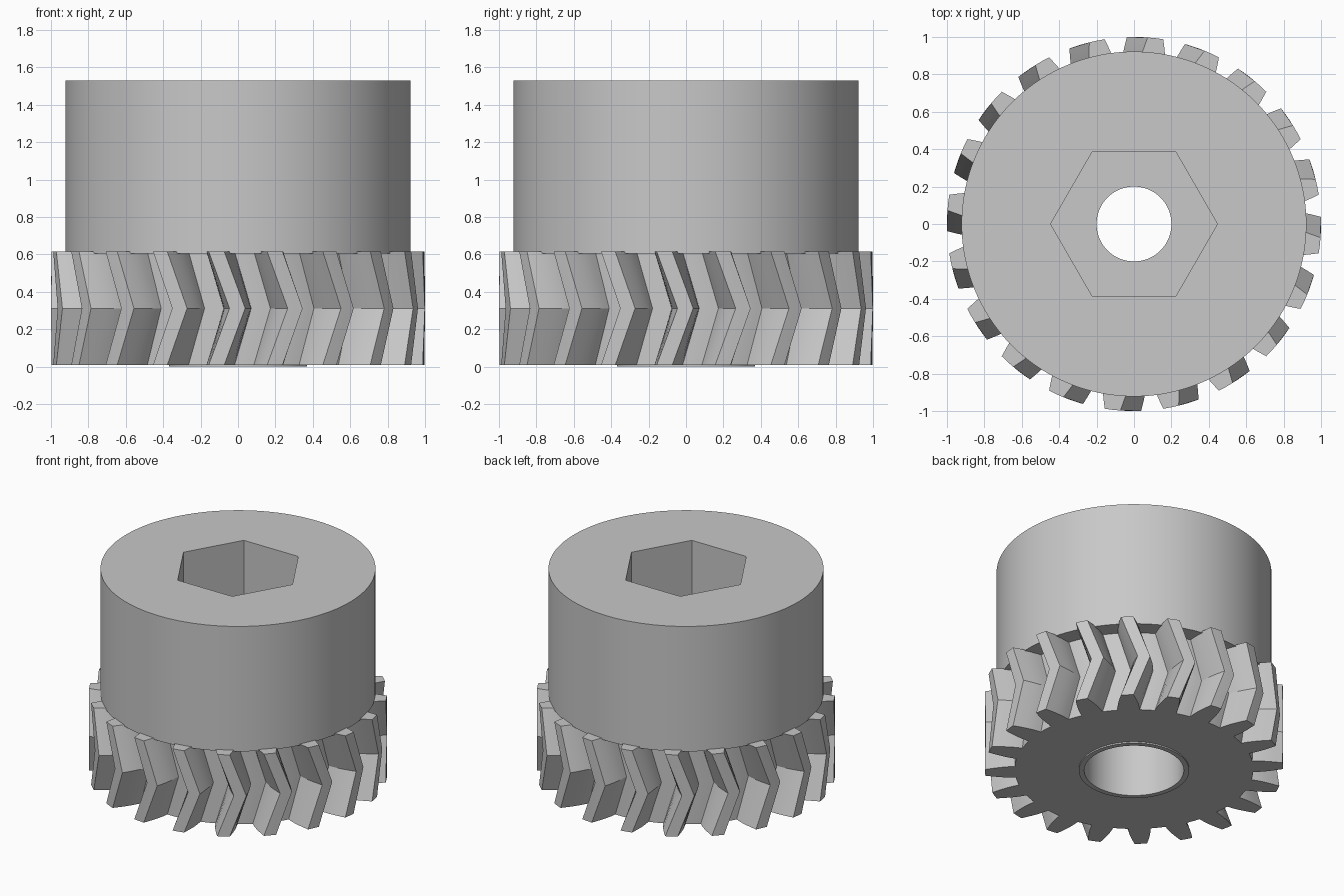
import bpy, bmesh
from math import radians, cos, sin, pi

cube = bpy.data.objects.get("Cube")
if cube:
    bpy.data.objects.remove(cube, do_unlink=True)

grey = bpy.data.materials.new("light_grey")
grey.use_nodes = True
grey.diffuse_color = (0.58, 0.58, 0.58, 1)
grey.node_tree.nodes["Principled BSDF"].inputs["Base Color"].default_value = grey.diffuse_color


def loft(name, rings):
    """Join a closed cycle of equally long rings into a solid."""
    bm = bmesh.new()
    loops = [[bm.verts.new(p) for p in ring] for ring in rings]
    count = len(loops[0])
    for a, b in zip(loops, loops[1:] + loops[:1]):
        for i in range(count):
            j = (i + 1) % count
            bm.faces.new((a[i], a[j], b[j], b[i]))
    bmesh.ops.recalc_face_normals(bm, faces=bm.faces)
    mesh = bpy.data.meshes.new(name)
    bm.to_mesh(mesh)
    bm.free()
    mesh.materials.append(grey)
    obj = bpy.data.objects.new(name, mesh)
    bpy.context.collection.objects.link(obj)
    bpy.ops.object.select_all(action='DESELECT')
    obj.select_set(True)
    bpy.context.view_layer.objects.active = obj
    bpy.ops.object.shade_smooth_by_angle(angle=radians(28))
    return obj


# Herringbone gear: one tooth flank as (radius, half width in degrees)
TEETH = 20
PITCH = 360 / TEETH
flank = [(0.80, 5.3), (0.84, 4.95), (0.88, 4.45), (0.92, 3.8), (0.96, 3.1), (1.0, 2.4)]
tooth = [(r, -a) for r, a in flank] + [(1.0, 0)] + [(r, a) for r, a in reversed(flank)]
tooth += [(0.80, PITCH / 2 - 1.2), (0.80, PITCH / 2 + 1.2)]
profile = [(r, a + k * PITCH) for k in range(TEETH) for r, a in tooth]


def gear_ring(z, turn=11.4, radius=None):
    return [((radius or r) * cos(radians(a + turn)),
             (radius or r) * sin(radians(a + turn)), z) for r, a in profile]


BORE, BOSS = 0.334, 0.37
loft("herringbone_gear", [
    gear_ring(0, radius=BORE),
    gear_ring(0, radius=BOSS),
    gear_ring(0.01, radius=BOSS),
    gear_ring(0.01),
    gear_ring(0.312, turn=17.8),
    gear_ring(0.615),
    gear_ring(0.615, radius=BORE),
])

# Hub with a hexagonal socket above a narrow through hole
SIDES = 120


def hub_ring(radius, z, hexagon=False):
    pts = []
    for i in range(SIDES):
        a = 2 * pi * i / SIDES
        r = radius
        if hexagon:
            r *= cos(pi / 6) / cos(a % (pi / 3) - pi / 6)
        pts.append((r * cos(a), r * sin(a), z))
    return pts


loft("socket_hub", [
    hub_ring(0.2, 0.605),
    hub_ring(0.922, 0.605),
    hub_ring(0.922, 1.53),
    hub_ring(0.446, 1.53, True),
    hub_ring(0.446, 0.9, True),
    hub_ring(0.2, 0.9),
])
